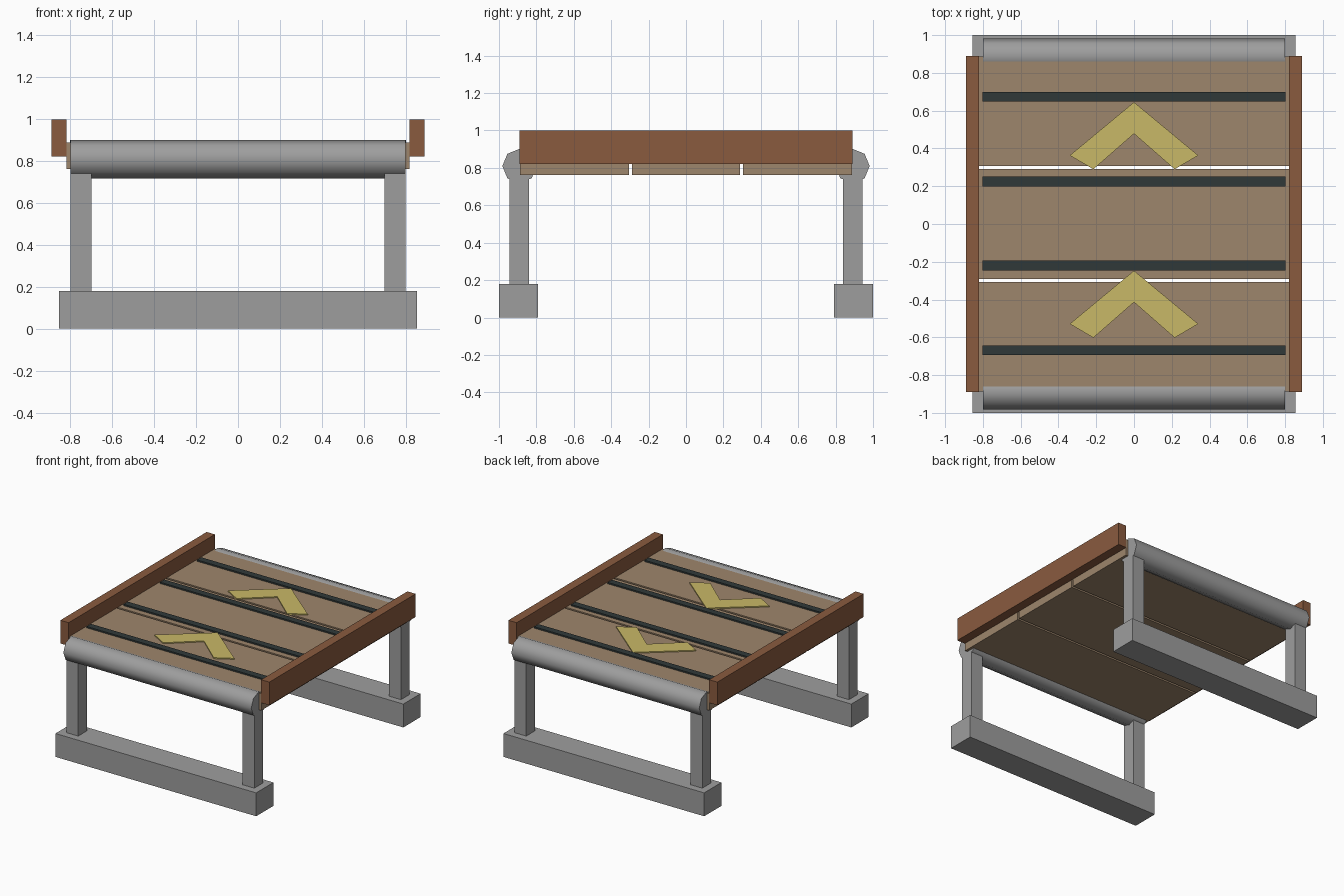
import bpy, bmesh, math

if "Cube" in bpy.data.objects:
    bpy.data.objects.remove(bpy.data.objects["Cube"])


def material(name, rgb):
    lin = [((c / 255 + 0.055) / 1.055) ** 2.4 for c in rgb]
    m = bpy.data.materials.new(name)
    m.diffuse_color = (*lin, 1)
    m.use_nodes = True
    m.node_tree.nodes["Principled BSDF"].inputs["Base Color"].default_value = m.diffuse_color
    return m


GREY = material("grey metal", (158, 158, 158))
TAN = material("tan plank", (158, 134, 108))
BROWN = material("brown rail", (138, 91, 63))
DARK = material("dark strip", (48, 57, 57))
YELLOW = material("yellow paint", (201, 184, 103))


def prism(name, outline, z0, z1, mat):
    """Extrude a flat xy outline from z0 up to z1."""
    bm = bmesh.new()
    face = bm.faces.new([bm.verts.new((x, y, z0)) for x, y in outline])
    top = bmesh.ops.extrude_face_region(bm, geom=[face])["geom"]
    for v in top:
        if isinstance(v, bmesh.types.BMVert):
            v.co.z = z1
    bmesh.ops.recalc_face_normals(bm, faces=bm.faces)
    mesh = bpy.data.meshes.new(name)
    bm.to_mesh(mesh)
    bm.free()
    mesh.materials.append(mat)
    obj = bpy.data.objects.new(name, mesh)
    bpy.context.collection.objects.link(obj)
    return obj


def box(name, x0, x1, y0, y1, z0, z1, mat):
    return prism(name, [(x0, y0), (x1, y0), (x1, y1), (x0, y1)], z0, z1, mat)


for end, s in (("front", -1), ("back", 1)):
    # Base beam and its two legs
    box(f"{end}_base", -0.855, 0.855, s * 0.895 - 0.105, s * 0.895 + 0.105, 0, 0.18, GREY)
    for side, t in (("left", -1), ("right", 1)):
        box(f"{end}_{side}_leg", t * 0.75 - 0.05, t * 0.75 + 0.05,
            s * 0.892 - 0.052, s * 0.892 + 0.052, 0.18, 0.81, GREY)
    # Eight-sided smooth roller
    bpy.ops.mesh.primitive_cylinder_add(vertices=8, radius=0.092, depth=1.6,
                                        location=(0, s * 0.89, 0.81),
                                        rotation=(0, math.pi / 2, 0))
    roller = bpy.context.object
    roller.name = f"{end}_roller"
    roller.data.materials.append(GREY)
    bpy.ops.object.shade_smooth_by_angle(angle=math.radians(60))

# Deck planks with narrow gaps
for i, (y0, y1) in enumerate([(-0.887, -0.306), (-0.29, 0.29), (0.306, 0.887)]):
    box(f"plank_{i + 1}", -0.82, 0.82, y0, y1, 0.762, 0.89, TAN)

# Side rails
for side, t in (("left", -1), ("right", 1)):
    box(f"{side}_rail", t * 0.855 - 0.035, t * 0.855 + 0.035, -0.89, 0.89, 0.822, 1.0, BROWN)

# Cross strips
for i, y in enumerate([-0.668, -0.22, 0.225, 0.674]):
    box(f"strip_{i + 1}", -0.803, 0.803, y - 0.026, y + 0.026, 0.88, 0.901, DARK)

# Chevron arrows
for i, y in enumerate([-0.247, 0.645]):
    chevron = [(0, 0), (-0.34, -0.282), (-0.215, -0.355), (0, -0.167),
               (0.215, -0.355), (0.34, -0.282)]
    prism(f"chevron_{i + 1}", [(x, y + dy) for x, dy in chevron], 0.888, 0.898, YELLOW)
